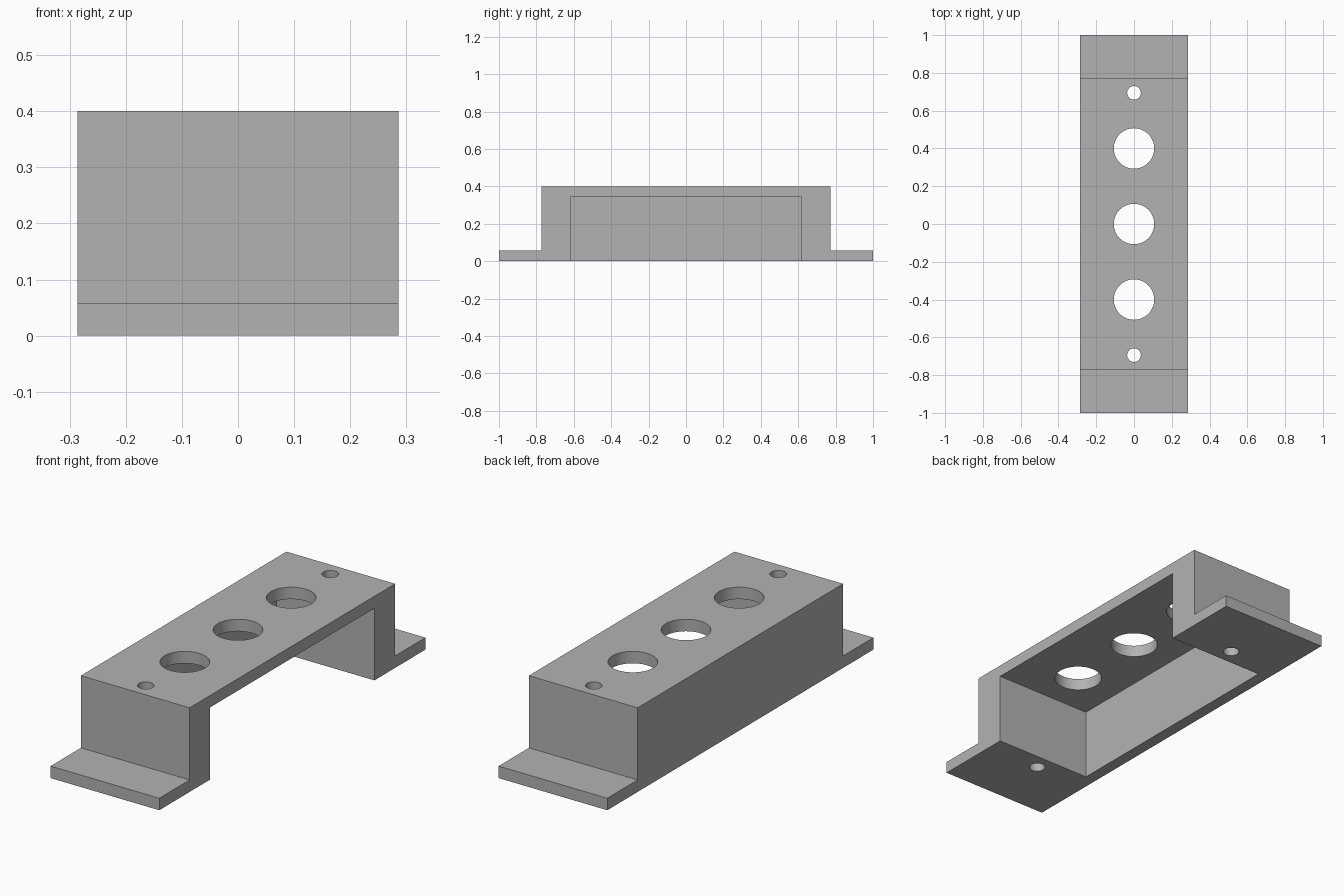
import bpy
import bmesh
from mathutils import Matrix, Vector

if "Cube" in bpy.data.objects:
    bpy.data.objects.remove(bpy.data.objects["Cube"], do_unlink=True)

HALF_W, HALF_L, HEIGHT = 0.286, 1.0, 0.4
BODY_Y, POCKET_Y, WALL = 0.772, 0.617, 0.057

grey = bpy.data.materials.new("plain grey")
grey.use_nodes = True
colour = (0.45, 0.45, 0.45, 1)
grey.diffuse_color = colour
grey.node_tree.nodes["Principled BSDF"].inputs["Base Color"].default_value = colour


def add_object(name, bm):
    bmesh.ops.recalc_face_normals(bm, faces=bm.faces)
    mesh = bpy.data.meshes.new(name)
    bm.to_mesh(mesh)
    bm.free()
    mesh.materials.append(grey)
    obj = bpy.data.objects.new(name, mesh)
    bpy.context.collection.objects.link(obj)
    return obj


def box_cutter(name, low, high):
    low, high = Vector(low), Vector(high)
    bm = bmesh.new()
    bmesh.ops.create_cube(bm, size=1, matrix=Matrix.Translation((low + high) / 2)
                          @ Matrix.Diagonal((*(high - low), 1)))
    return add_object(name, bm)


def hole_cutter(name, y, radius):
    bm = bmesh.new()
    bmesh.ops.create_cone(bm, cap_ends=True, segments=64, radius1=radius, radius2=radius,
                          depth=1, matrix=Matrix.Translation((0, y, HEIGHT / 2)))
    return add_object(name, bm)


# Raised housing with a mounting flange at each end, extruded across the width
side = [(HALF_L, 0), (HALF_L, WALL), (BODY_Y, WALL), (BODY_Y, HEIGHT)]
profile = side + [(-y, z) for y, z in reversed(side)]
bm = bmesh.new()
face = bm.faces.new([bm.verts.new((-HALF_W, y, z)) for y, z in profile])
extruded = bmesh.ops.extrude_face_region(bm, geom=[face])["geom"]
bmesh.ops.translate(bm, vec=(2 * HALF_W, 0, 0),
                    verts=[v for v in extruded if isinstance(v, bmesh.types.BMVert)])
housing = add_object("bracket_housing", bm)

# Pocket open below and on the left, three large holes and two screw holes
cutters = [box_cutter("pocket_cutter", (WALL - HALF_W, -POCKET_Y, -0.2),
                      (HALF_W + 0.2, POCKET_Y, HEIGHT - WALL))]
cutters += [hole_cutter("large_hole_cutter", y, 0.107) for y in (-0.4, 0, 0.4)]
cutters += [hole_cutter("screw_hole_cutter", y, 0.036) for y in (-0.694, 0.694)]
for cutter in cutters:
    cutter.hide_render = True
    cut = housing.modifiers.new(cutter.name, "BOOLEAN")
    cut.operation = "DIFFERENCE"
    cut.solver = "EXACT"
    cut.object = cutter

# Bake the cuts and drop the cutters
bpy.context.view_layer.update()
evaluated = housing.evaluated_get(bpy.context.evaluated_depsgraph_get())
baked = bpy.data.meshes.new_from_object(evaluated)
housing.modifiers.clear()
housing.data = baked
for cutter in cutters:
    bpy.data.objects.remove(cutter, do_unlink=True)

# Smooth hole walls, crisp corners
bpy.ops.object.select_all(action="DESELECT")
housing.select_set(True)
bpy.context.view_layer.objects.active = housing
bpy.ops.object.shade_smooth_by_angle()
